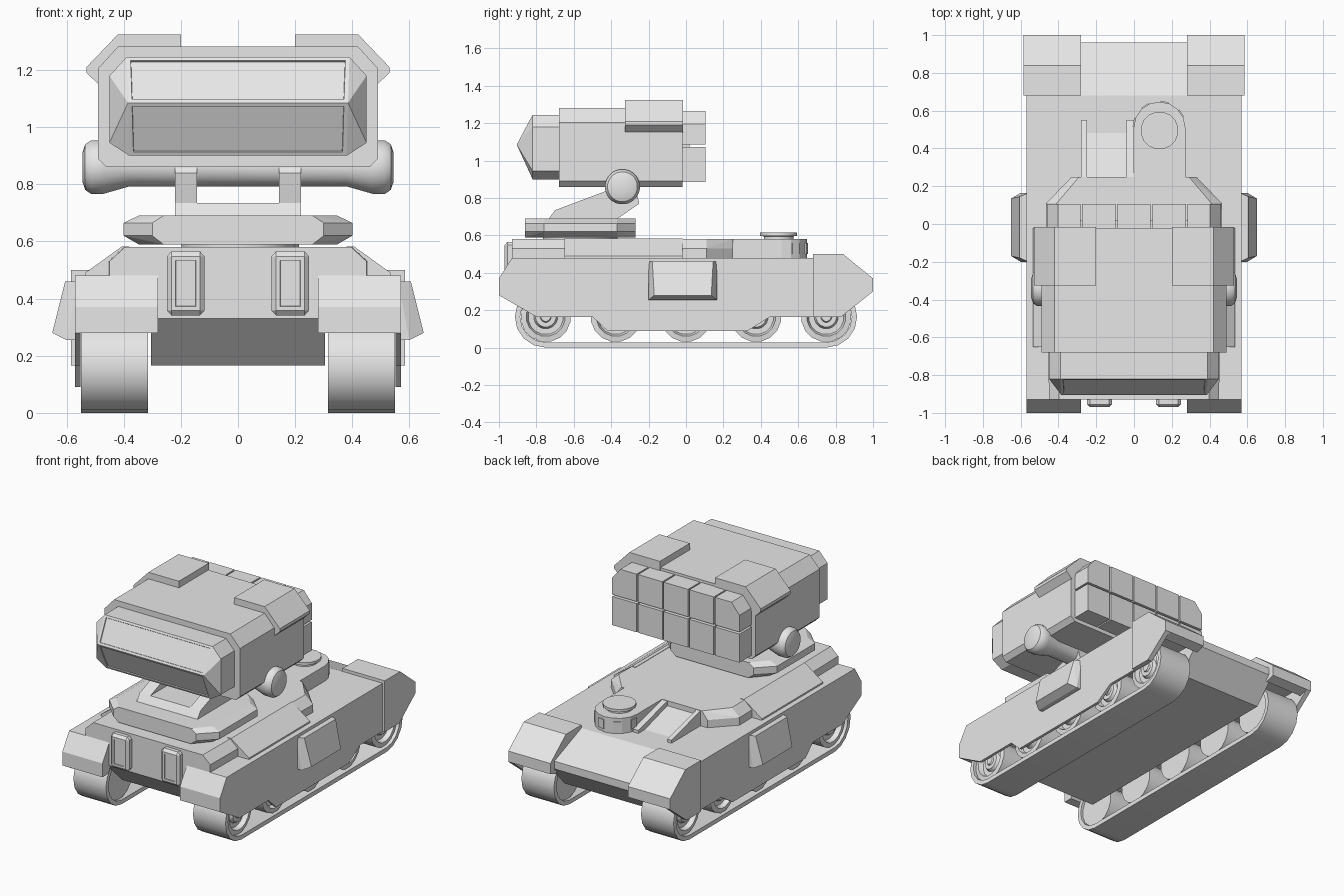
import bpy, bmesh, math
from mathutils import Vector

if "Cube" in bpy.data.objects:
    bpy.data.objects.remove(bpy.data.objects["Cube"])

GREY = bpy.data.materials.new("plain grey")
GREY.use_nodes = True
GREY.diffuse_color = (0.8, 0.8, 0.8, 1)
GREY.node_tree.nodes["Principled BSDF"].inputs["Base Color"].default_value = (0.8, 0.8, 0.8, 1)


def finish(name, bm, mirror=False, smooth=False):
    bmesh.ops.remove_doubles(bm, verts=bm.verts, dist=0.0005)
    bmesh.ops.recalc_face_normals(bm, faces=bm.faces)
    mesh = bpy.data.meshes.new(name)
    bm.to_mesh(mesh)
    bm.free()
    mesh.materials.append(GREY)
    ob = bpy.data.objects.new(name, mesh)
    bpy.context.collection.objects.link(ob)
    if smooth:
        bpy.ops.object.select_all(action='DESELECT')
        ob.select_set(True)
        bpy.context.view_layer.objects.active = ob
        bpy.ops.object.shade_smooth_by_angle(angle=math.radians(35))
    if mirror:
        ob.modifiers.new("mirror", 'MIRROR')
    return ob


def loft(name, rings, closed=False, **kw):
    """Skin a list of equal-length point rings."""
    bm = bmesh.new()
    vs = [[bm.verts.new(p) for p in r] for r in rings]
    n = len(vs[0])
    pairs = list(zip(vs, vs[1:])) + ([(vs[-1], vs[0])] if closed else [])
    for a, b in pairs:
        for i in range(n):
            j = (i + 1) % n
            bm.faces.new((a[i], a[j], b[j], b[i]))
    if not closed:
        bm.faces.new(vs[0])
        bm.faces.new(vs[-1])
    return finish(name, bm, **kw)


def place(axis, p, t):
    u, v = p
    return {'x': (t, u, v), 'y': (u, t, v), 'z': (u, v, t)}[axis]


def prism(name, axis, pts, a, b, **kw):
    return loft(name, [[place(axis, p, t) for p in pts] for t in (a, b)], **kw)


def lathe(name, axis, centre, profile, segs=24, **kw):
    def ring(t, r):
        r = max(r, 0.001)
        angles = [math.tau * (i + 0.5) / segs for i in range(segs)]
        return [place(axis, (centre[0] + r * math.cos(a), centre[1] + r * math.sin(a)), t)
                for a in angles]
    return loft(name, [ring(t, r) for t, r in profile], smooth=True, **kw)


def solid(name, pts, panel=None, **kw):
    """Convex solid, with optional recessed panels on the faces chosen by a rule."""
    bm = bmesh.new()
    for p in pts:
        bm.verts.new(p)
    bmesh.ops.convex_hull(bm, input=bm.verts)
    bmesh.ops.dissolve_limit(bm, angle_limit=0.02, verts=bm.verts, edges=bm.edges)
    bmesh.ops.recalc_face_normals(bm, faces=bm.faces)
    if panel:
        faces = [f for f in bm.faces if panel(f.normal)]
        bmesh.ops.inset_individual(bm, faces=faces, thickness=0.02, depth=0)
        bmesh.ops.inset_individual(bm, faces=faces, thickness=0.002, depth=-0.006)
    return finish(name, bm, **kw)


def both(pts):
    return pts + [(-x, *rest) for x, *rest in reversed(pts)]


# Lower hull, fenders and side skirts
prism("hull", 'x', [(-.93, .48), (-.93, .33), (-.76, .165), (.82, .165), (.96, .32),
                    (.96, .37), (.68, .48)], -.305, .305)
prism("fender", 'x', [(-1, .28), (-1, .37), (-.93, .48), (.68, .48), (.68, .34),
                      (-.9, .34), (-.94, .28)], .28, .57, mirror=True)
prism("skirt", 'x', [(-.93, .48), (-1, .37), (-1, .28), (-.8, .165), (-.5, .165), (-.42, .09),
                     (.33, .09), (.45, .165), (.68, .165), (.68, .48)], .552, .57, mirror=True)
prism("rear_fender", 'x', [(.68, .5), (.84, .5), (1, .37), (1, .3), (.94, .28), (.9, .34),
                           (.68, .34)], .28, .585, mirror=True)
prism("rear_skirt", 'x', [(.68, .5), (.84, .5), (1, .37), (1, .3), (.83, .165), (.68, .165)],
      .552, .585, mirror=True)

# Raised upper hull with sloped shoulders
plan = both([(.45, -.93), (.465, 0), (.465, .11), (.33, .25)])
solid("upper_hull", [(x, y, z) for z in (.48, .53) for x, y in plan]
      + [(x * .88, y, .58) for x, y in plan])
prism("shoulder_panel", 'y', [(.38, .583), (.405, .583), (.535, .49), (.535, .475), (.4, .475)],
      -.65, -.02, mirror=True)

# Front lamp boxes
solid("front_lamp", [(.183 + sx * w, y, .453 + sz * h) for sx in (-1, 1) for sz in (-1, 1)
                     for y, w, h in ((-.92, .066, .095), (-.92, .05, .112), (-.955, .066, .095),
                                     (-.955, .05, .112), (-.97, .05, .095))],
      panel=lambda n: n.y < -.99, mirror=True)

# Sloped side boxes
solid("side_box", [(.56, -.2, .46), (.56, .165, .46), (.605, -.18, .46), (.605, .145, .46),
                   (.65, -.17, .28), (.65, .135, .28), (.6, -.2, .255), (.6, .165, .255),
                   (.56, -.2, .255), (.56, .165, .255)], mirror=True)

# Tracks and wheels
R = .165
ends = []
for cy, start in ((.75, -90), (-.75, 90)):
    ends += [(cy, math.radians(start + 180 * i / 8)) for i in range(9)]


def belt(x, r):
    return [(x, cy + r * math.cos(a), R + r * math.sin(a)) for cy, a in ends]


loft("track", [belt(.315, R), belt(.55, R), belt(.55, .137), belt(.315, .137)],
     closed=True, mirror=True, smooth=True)
for i in range(5):
    lathe("road_wheel_%d" % (i + 1), 'x', (-.75 + .375 * i, R),
          [(.33, 0), (.33, .135), (.53, .135), (.535, .105), (.505, .095), (.505, .065),
           (.525, .055), (.525, .03), (.535, .025), (.535, 0)], segs=16, mirror=True)

# Commander hatch on its rounded pedestal
arc = [math.radians(180 * i / 8) for i in range(9)]
cx, cy = .135, .51
prism("hatch_pedestal", 'z', [(.272, .2)] + [(cx + .137 * math.cos(a), cy + .137 * math.sin(a))
                                             for a in arc] + [(-.002, .2)], .47, .58)
lathe("hatch", 'z', (cx, .495), [(.57, .08), (.595, .08), (.597, .1), (.615, .1), (.615, 0)], segs=16)
for k in range(1, 8, 2):
    a = math.radians(22.5 * (k + .5))
    n, t = Vector((math.cos(a), math.sin(a), 0)), Vector((-math.sin(a), math.cos(a), 0))
    c = Vector((cx, cy, .53)) + n * .134
    solid("vision_block_%d" % k, [c + n * d + t * s + Vector((0, 0, h)) for d in (-.01, .007)
                                  for s in (-.022, .022) for h in (-.03, .03)])

# Engine bay braces with a shallow ramp between
for side, (a, b) in {"outer": (-.28, -.25), "inner": (-.04, 0)}.items():
    prism("brace_" + side, 'x', [(.24, .58), (.55, .5), (.55, .475), (.24, .475)], a, b)
prism("bay_ramp", 'x', [(.24, .55), (.5, .475), (.24, .475)], -.255, -.03)

# Turntable and launcher mount
lathe("turntable_pivot", 'z', (0, -.565), [(.56, .2), (.6, .2)])
plate = both([(.4, -.76), (.4, -.37), (.3, -.27)]) + [(-.3, -.86), (.3, -.86)]
solid("turntable", [(x * s, y, z) for x, y in plate
                    for z, s in ((.59, .87), (.62, 1), (.665, 1), (.69, .87))])
prism("mount_arm", 'x', [(-.74, .68), (-.7, .735), (-.42, .84), (-.38, .9), (-.28, .9),
                         (-.25, .77), (-.38, .68)], .143, .22, mirror=True)
prism("mount_step", 'x', [(-.74, .68), (-.7, .735), (-.5, .735), (-.45, .68)], -.15, .15)
half = [(.38, .068), (.47, .094), (.515, .094), (.535, .08), (.545, .05), (.545, 0)]
lathe("elevation_axle", 'x', (-.34, .86), [(-t, r) for t, r in reversed(half)] + half)

# Launcher housing, nose and roof armour
prism("launcher_body", 'y', both([(.42, 1.282), (.49, 1.205), (.49, .89), (.46, .86)]), -.68, -.02)
hood = both([(.39, 1.245), (.45, 1.18), (.45, .945), (.38, .9)])
solid("launcher_nose", [(x, y, z) for y in (-.67, -.82) for x, z in hood]
      + [(.385, -.905, 1.085), (-.385, -.905, 1.085)],
      panel=lambda n: n.y < -.5 and abs(n.x) < .05)
prism("roof_armour", 'y', [(.2, 1.325), (.42, 1.325), (.53, 1.21), (.53, 1.19), (.488, 1.15),
                           (.44, 1.2), (.4, 1.25), (.2, 1.25)], -.325, -.015, mirror=True)

# Two rows of five missile tubes at the back
for col in range(-2, 3):
    for row, (low, high) in {"lower": (.885, 1.072), "upper": (1.085, 1.265)}.items():
        x, w = col * .186, .088
        pts = [(x - w, low), (x + w, low), (x + w, high), (x - w, high)]
        if row == "upper" and abs(col) == 2:
            s = col / 2
            pts = [(x - s * w, low), (x + s * w, low), (x + s * w, high - .07),
                   (x + s * .03, high), (x - s * w, high)]
        prism("missile_tube_%s_%d" % (row, col + 3), 'y', pts, -.05, .105)
prism("tube_core", 'y', both([(.38, 1.24), (.44, 1.17), (.44, .91)]), -.04, .02)
